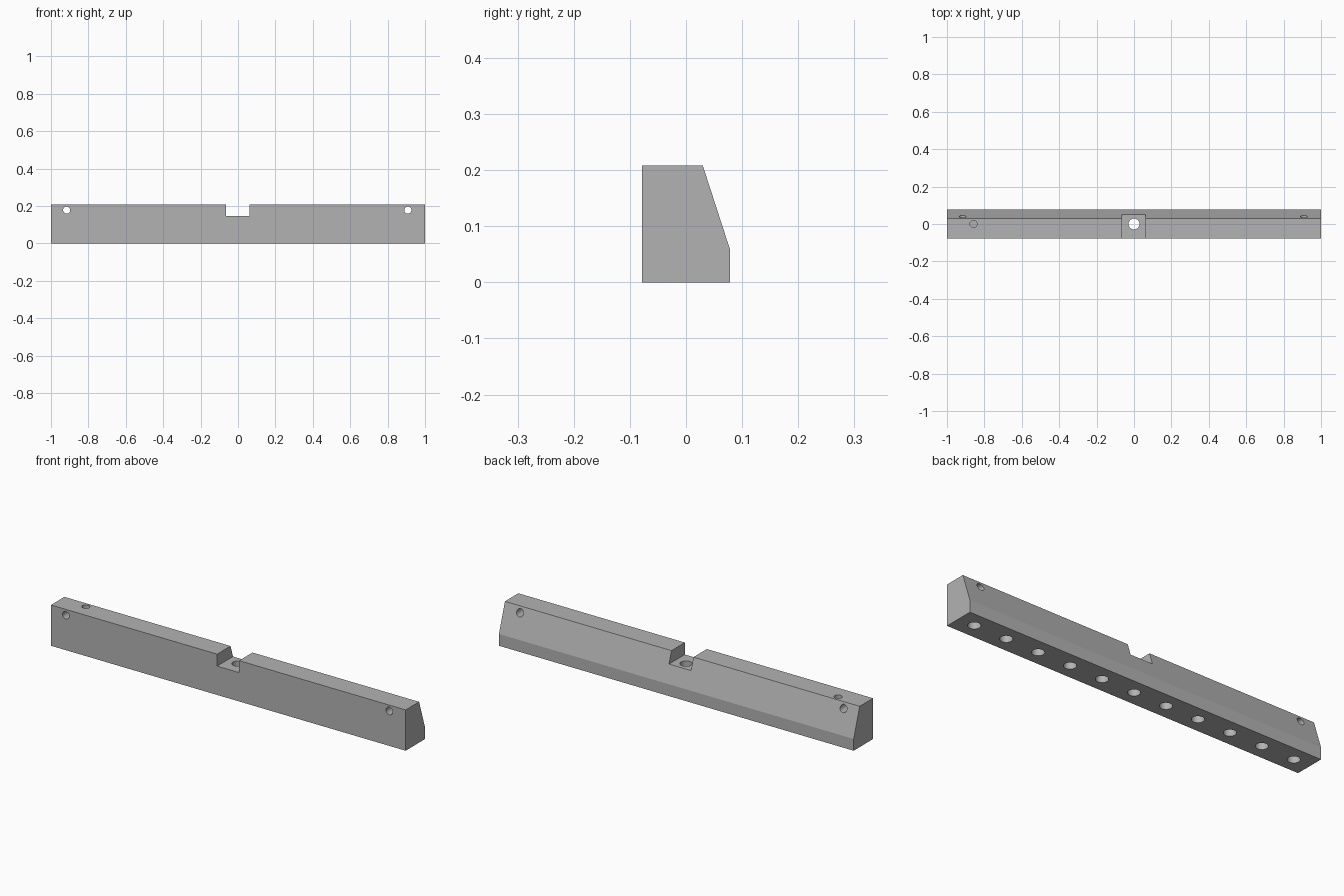
import bpy, bmesh, math

cube = bpy.data.objects.get("Cube")
if cube:
    bpy.data.objects.remove(cube, do_unlink=True)

HEIGHT = 0.208
NOTCH_FLOOR = 0.147
SOCKET_TOP = 0.15

grey = bpy.data.materials.new("plain grey")
grey.use_nodes = True
grey.diffuse_color = (0.45, 0.45, 0.45, 1)
grey.node_tree.nodes["Principled BSDF"].inputs["Base Color"].default_value = grey.diffuse_color


def make_object(name, bm):
    bmesh.ops.recalc_face_normals(bm, faces=bm.faces)
    mesh = bpy.data.meshes.new(name)
    bm.to_mesh(mesh)
    bm.free()
    mesh.materials.append(grey)
    obj = bpy.data.objects.new(name, mesh)
    bpy.context.collection.objects.link(obj)
    return obj


def drill(name, radius, depth, centre, along_y=False):
    bpy.ops.mesh.primitive_cylinder_add(
        vertices=40, radius=radius, depth=depth, location=centre,
        rotation=(math.pi / 2 if along_y else 0, 0, 0))
    obj = bpy.context.object
    obj.name = name
    obj.data.materials.append(grey)
    return obj


# Bar: chamfered profile swept along x
bm = bmesh.new()
profile = [(-0.078, 0), (0.078, 0), (0.078, 0.06), (0.03, HEIGHT), (-0.078, HEIGHT)]
end = bm.faces.new([bm.verts.new((-1, y, z)) for y, z in profile])
swept = bmesh.ops.extrude_face_region(bm, geom=[end])["geom"]
bmesh.ops.translate(bm, vec=(2, 0, 0),
                    verts=[v for v in swept if isinstance(v, bmesh.types.BMVert)])
bar = make_object("mounting_bar", bm)

# Central notch
bpy.ops.mesh.primitive_cube_add(size=1, location=(-0.001, 0, NOTCH_FLOOR + 0.1))
notch = bpy.context.object
notch.name = "notch_cutter"
notch.scale = (0.124, 0.4, 0.2)
notch.data.materials.append(grey)
cutters = [notch]

# Cross holes through the bar near both ends
for x in (-0.916, 0.908):
    cutters.append(drill("cross_hole_cutter", 0.019, 0.4, (x, 0, 0.178), True))

# Row of underside sockets, the middle one opening into the notch
for i in range(-5, 6):
    cutters.append(drill("socket_cutter", 0.029, 2 * SOCKET_TOP, (i * 0.182, 0, 0)))

# Blind hole in the top
cutters.append(drill("top_hole_cutter", 0.019, 0.2, (-0.858, 0, HEIGHT)))

for cutter in cutters:
    cutter.hide_render = True
    mod = bar.modifiers.new(cutter.name, "BOOLEAN")
    mod.operation = "DIFFERENCE"
    mod.solver = "EXACT"
    mod.object = cutter

# Apply the cuts, then remove the cutters
bpy.ops.object.select_all(action="DESELECT")
bpy.context.view_layer.objects.active = bar
bar.select_set(True)
for mod in list(bar.modifiers):
    bpy.ops.object.modifier_apply(modifier=mod.name)
for cutter in cutters:
    bpy.data.objects.remove(cutter, do_unlink=True)
bpy.ops.object.shade_smooth_by_angle(angle=math.radians(15))
